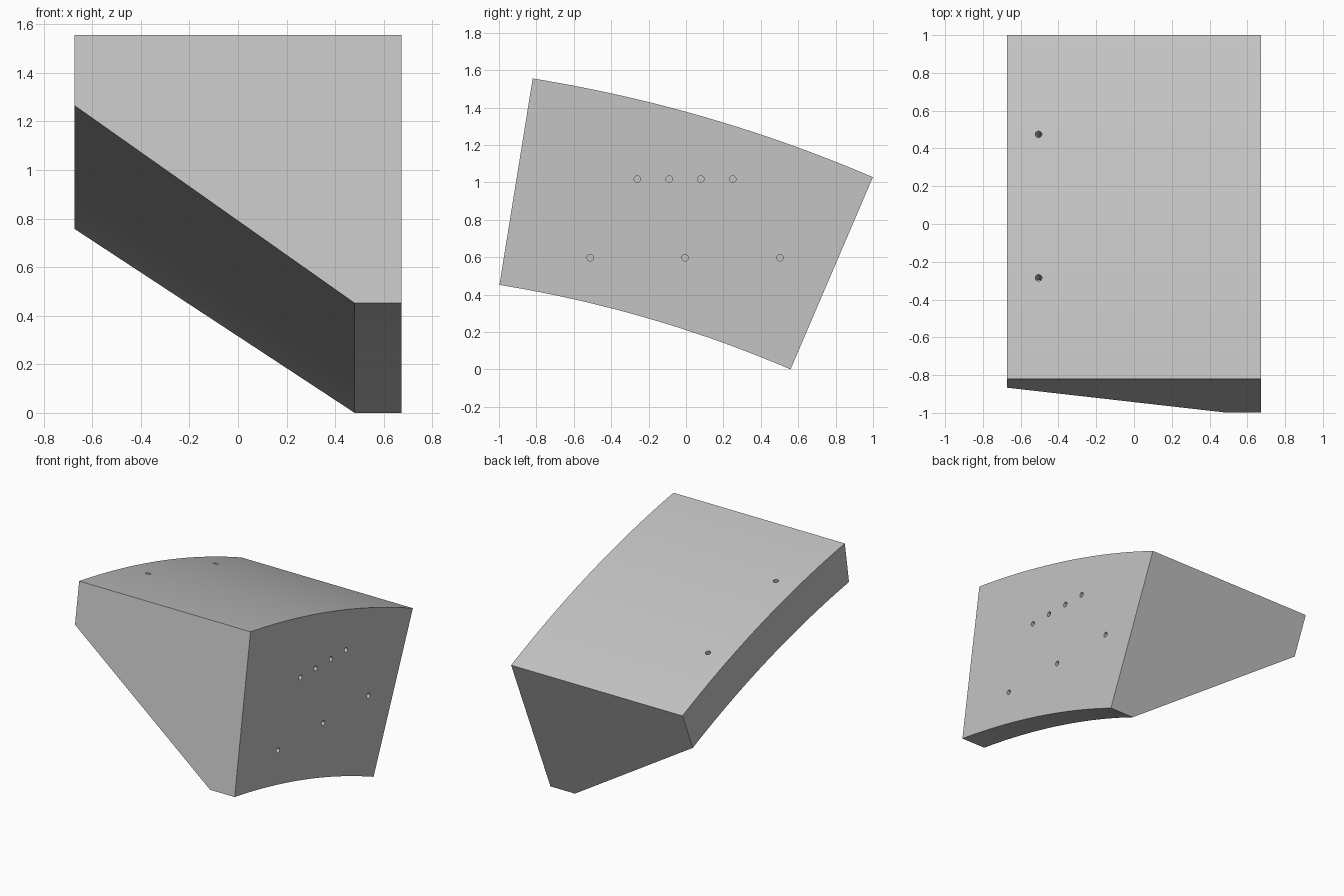
import bpy, bmesh
from math import sin, cos, asin, radians, pi
from mathutils import Matrix, Vector

cube = bpy.data.objects.get("Cube")
if cube:
    bpy.data.objects.remove(cube, do_unlink=True)

grey = bpy.data.materials.new("light grey")
grey.use_nodes = True
colour = (0.55, 0.55, 0.55, 1)
grey.diffuse_color = colour
grey.node_tree.nodes["Principled BSDF"].inputs["Base Color"].default_value = colour

# Ring segment: outer and inner radius, arc centre and angular limits
OUTER, INNER = 7.743, 6.625
CENTRE = Vector((0, -2.051, -6.089))
START, END, STEPS = radians(9.15), radians(23.2), 32
HALF = 0.672


def make_object(name, bm):
    bmesh.ops.recalc_face_normals(bm, faces=bm.faces)
    mesh = bpy.data.meshes.new(name)
    bm.to_mesh(mesh)
    bm.free()
    mesh.materials.append(grey)
    ob = bpy.data.objects.new(name, mesh)
    bpy.context.collection.objects.link(ob)
    return ob


def on_arc(x, radius, angle):
    return CENTRE + Vector((x, radius * sin(angle), radius * cos(angle)))


# Tapered cross-section swept along the arc
profile = [(-HALF, OUTER), (HALF, OUTER), (HALF, INNER),
           (0.48, INNER), (-HALF, OUTER - 0.295)]
bm = bmesh.new()
rings = []
for i in range(STEPS + 1):
    a = START + (END - START) * i / STEPS
    rings.append([bm.verts.new(on_arc(x, r, a)) for x, r in profile])
n = len(profile)
for near, far in zip(rings, rings[1:]):
    for j in range(n):
        k = (j + 1) % n
        bm.faces.new((near[j], near[k], far[k], far[j]))
bm.faces.new(rings[0])
bm.faces.new(rings[-1])
block = make_object("tapered_arc_block", bm)

# Blind peg holes: one cutter mesh for all of them
HOLE_RADIUS, HOLE_DEPTH = 0.0175, 0.12
bm = bmesh.new()


def drill(position, rotation):
    bmesh.ops.create_cone(bm, cap_ends=True, segments=24, radius1=HOLE_RADIUS,
                          radius2=HOLE_RADIUS, depth=2 * HOLE_DEPTH,
                          matrix=Matrix.Translation(position) @ rotation)


# Holes in the tall left side
sideways = Matrix.Rotation(pi / 2, 4, 'Y')
for z, row in ((1.018, (-0.26, -0.09, 0.08, 0.25)), (0.597, (-0.512, -0.005, 0.502))):
    for y in row:
        drill(Vector((HALF, y, z)), sideways)

# Holes square to the curved top
for y in (-0.285, 0.475):
    a = asin((y - CENTRE.y) / OUTER)
    drill(on_arc(-0.505, OUTER, a), Matrix.Rotation(-a, 4, 'X'))

cutter = make_object("hole_cutter", bm)
cutter.hide_render = True

bpy.ops.object.select_all(action='DESELECT')
block.select_set(True)
bpy.context.view_layer.objects.active = block
mod = block.modifiers.new("holes", 'BOOLEAN')
mod.operation = 'DIFFERENCE'
mod.solver = 'EXACT'
mod.object = cutter
bpy.ops.object.modifier_apply(modifier=mod.name)
bpy.data.objects.remove(cutter, do_unlink=True)
bpy.ops.object.shade_smooth_by_angle(angle=radians(30))
